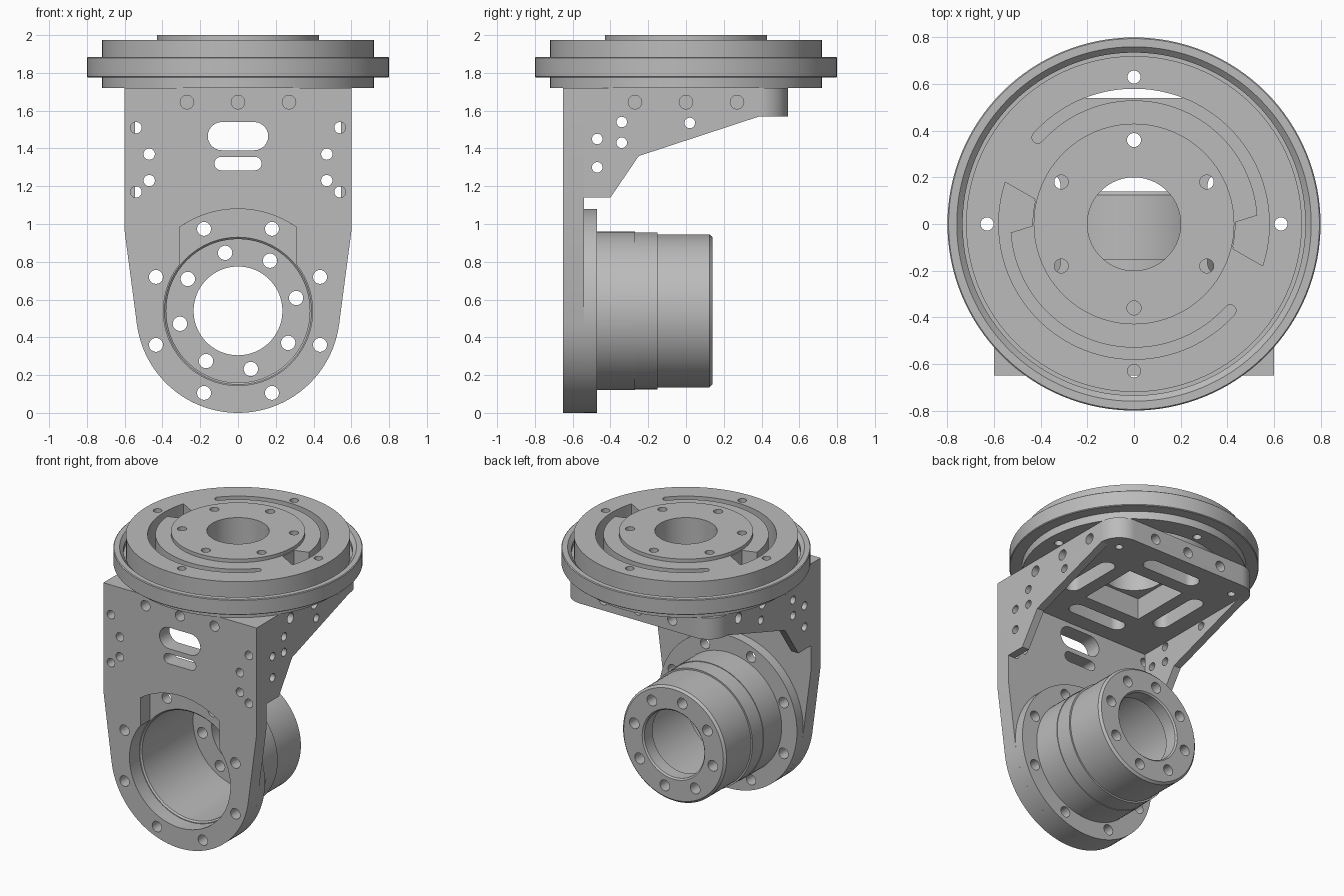
import bpy, bmesh
from math import sin, cos, radians, pi

if "Cube" in bpy.data.objects:
    bpy.data.objects.remove(bpy.data.objects["Cube"])

GREY = (0.5, 0.5, 0.5, 1)
metal = bpy.data.materials.new("plain grey metal")
metal.use_nodes = True
metal.diffuse_color = GREY
metal.node_tree.nodes["Principled BSDF"].inputs["Base Color"].default_value = GREY

AXES = {"x": lambda a, b, h: (h, a, b),
        "y": lambda a, b, h: (a, h, b),
        "z": lambda a, b, h: (a, b, h)}
HUB_Z = 0.54      # height of the tube axis


def arc(cx, cy, r, start, end, n=24):
    """Points on an arc, angles in degrees."""
    angles = [radians(start + (end - start) * i / n) for i in range(n + 1)]
    return [(cx + r * cos(a), cy + r * sin(a)) for a in angles]


def circle(cx, cy, r, n=24):
    return arc(cx, cy, r, 0, 360, n)[:-1]


def slot(cx, cy, half_length, r, upright=False):
    """Rounded slot outline, long along the first or second coordinate."""
    d = half_length - r
    if upright:
        return arc(cx, cy + d, r, 0, 180, 12) + arc(cx, cy - d, r, 180, 360, 12)
    return arc(cx + d, cy, r, -90, 90, 12) + arc(cx - d, cy, r, 90, 270, 12)


def bolt_circle(cx, cy, radius, r, count, start):
    return [circle(cx + radius * cos(radians(start + 360 * k / count)),
                   cy + radius * sin(radians(start + 360 * k / count)), r)
            for k in range(count)]


def add_prism(bm, points, axis, low, high):
    to3d = AXES[axis]
    a = [bm.verts.new(to3d(u, v, low)) for u, v in points]
    b = [bm.verts.new(to3d(u, v, high)) for u, v in points]
    bm.faces.new(a)
    bm.faces.new(b[::-1])
    for i in range(len(a)):
        j = (i + 1) % len(a)
        bm.faces.new((a[i], b[i], b[j], a[j]))


def make_object(name, bm):
    bmesh.ops.recalc_face_normals(bm, faces=bm.faces)
    mesh = bpy.data.meshes.new(name)
    bm.to_mesh(mesh)
    bm.free()
    mesh.materials.append(metal)
    obj = bpy.data.objects.new(name, mesh)
    bpy.context.collection.objects.link(obj)
    return obj


def prism(name, points, axis, low, high):
    bm = bmesh.new()
    add_prism(bm, points, axis, low, high)
    return make_object(name, bm)


def lathe(name, profile, axis, centre=0.0, n=96):
    """Spin a closed (radius, height) loop around an axis."""
    bm = bmesh.new()
    rings = [[bm.verts.new(AXES[axis](u, v, h)) for u, v in circle(0, centre, r, n)]
             for r, h in profile]
    for k, ring in enumerate(rings):
        nxt = rings[(k + 1) % len(rings)]
        for i in range(n):
            j = (i + 1) % n
            bm.faces.new((ring[i], ring[j], nxt[j], nxt[i]))
    return make_object(name, bm)


def finish(obj, cuts=()):
    """Cut out (outline, axis, low, high) prisms, then smooth round walls."""
    if cuts:
        bm = bmesh.new()
        for cut in cuts:
            add_prism(bm, *cut)
        cutter = make_object("cutter", bm)
        cutter.hide_render = True
        mod = obj.modifiers.new("holes", "BOOLEAN")
        mod.operation = "DIFFERENCE"
        mod.solver = "EXACT"
        mod.object = cutter
        bpy.context.view_layer.update()
        graph = bpy.context.evaluated_depsgraph_get()
        mesh = bpy.data.meshes.new_from_object(obj.evaluated_get(graph))
        obj.modifiers.clear()
        obj.data = mesh
        bpy.data.objects.remove(cutter)
    bpy.ops.object.select_all(action="DESELECT")
    obj.select_set(True)
    bpy.context.view_layer.objects.active = obj
    bpy.ops.object.shade_smooth_by_angle(angle=radians(30))


# Front plate: tapered shield with round foot, open bore and bolt holes
outline = [(-0.6, 1.72), (-0.6, 0.96)] + arc(0, HUB_Z, 0.54, 187.5, 352.5, 48) + [(0.6, 0.96), (0.6, 1.72)]
plate = prism("front_plate", outline, "y", -0.65, -0.54)
bore = arc(0, HUB_Z, 0.395, 38.3, -218.3, 72) + arc(0, HUB_Z, 0.54, 125, 55, 24)
shapes = [bore, slot(0, 1.465, 0.16, 0.075), slot(0, 1.32, 0.125, 0.036)]
flange_holes = bolt_circle(0, HUB_Z, 0.47, 0.037, 8, 22.5)
shapes += [h for k, h in enumerate(flange_holes) if k not in (1, 2)]
for side in (-1, 1):
    shapes += [circle(side * 0.47, z, 0.03) for z in (1.23, 1.37)]
    shapes += [circle(side * 0.54, z, 0.03) for z in (1.17, 1.51)]
cuts = [(s, "y", -0.75, -0.45) for s in shapes]
cuts += [(circle(x, 1.645, 0.036), "y", -0.75, -0.56) for x in (-0.27, 0, 0.27)]
finish(plate, cuts)

# Top plate: rounded rear corners, square window, slots and edge holes
outline = [(-0.6, -0.54), (0.6, -0.54)] + arc(0.45, 0.39, 0.15, 0, 90, 16) + arc(-0.45, 0.39, 0.15, 90, 180, 16)
top = prism("top_plate", outline, "z", 1.57, 1.72)
w = 0.22
shapes = [[(-w, -w), (w, -w), (w, w), (-w, w)]]
for side in (-1, 1):
    shapes += [slot(0, side * 0.37, 0.22, 0.055), slot(side * 0.37, 0, 0.22, 0.055, True),
               circle(side * 0.47, 0.41, 0.025)]
cuts = [(s, "z", 1.5, 1.8) for s in shapes]
for p in (-0.27, 0, 0.27):
    hole = circle(p, 1.645, 0.036)
    cuts += [(hole, "x", 0.5, 0.7), (hole, "x", -0.7, -0.5), (hole, "y", 0.46, 0.65)]
finish(top, cuts)

# Side gussets under the top plate
outline = [(-0.54, 1.57), (-0.54, 1.14), (-0.4, 1.14), (-0.25, 1.36), (0.39, 1.57)]
spots = [(-0.47, 1.45), (-0.47, 1.30), (-0.34, 1.54), (-0.34, 1.43), (0.02, 1.535)]
for name, low, high in (("left_gusset", 0.545, 0.6), ("right_gusset", -0.6, -0.545)):
    gusset = prism(name, outline, "x", low, high)
    finish(gusset, [(circle(y, z, 0.028), "x", low - 0.1, high + 0.1) for y, z in spots])

# Flanged tube: stepped outside, wide bore closed by an end ring
tube = lathe("flanged_tube", [
    (0.39, -0.54), (0.54, -0.54), (0.54, -0.47), (0.42, -0.47), (0.42, -0.27),
    (0.416, -0.27), (0.416, -0.15), (0.405, -0.15), (0.405, 0.125), (0.39, 0.14),
    (0.245, 0.14), (0.235, 0.13), (0.235, 0.04), (0.38, 0.04), (0.38, -0.53)], "y", HUB_Z)
cuts = [(h, "y", -0.6, -0.4) for h in flange_holes]
cuts += [(h, "y", -0.02, 0.2) for h in bolt_circle(0, HUB_Z, 0.315, 0.038, 8, 12.5)]
finish(tube, cuts)

# Turntable disc: stepped rim, groove, raised hub and two hooked slots
disc = lathe("turntable_disc", [
    (0.2, 1.72), (0.72, 1.72), (0.72, 1.775), (0.795, 1.775), (0.8, 1.78),
    (0.8, 1.88), (0.795, 1.885), (0.76, 1.885), (0.735, 1.86), (0.735, 1.83),
    (0.72, 1.83), (0.72, 1.975), (0.43, 1.975), (0.43, 2.0), (0.2, 2.0)], "z", 0, 128)
end = radians(138)
hook = (arc(0, 0, 0.58, -18, 138, 60)
        + arc(0.555 * cos(end), 0.555 * sin(end), 0.025, 138, 318, 10)[1:-1]
        + arc(0, 0, 0.53, 138, 4, 60) + arc(0, 0, 0.435, 1, -14, 8))
shapes = [hook, [(-x, -y) for x, y in hook]]
shapes += bolt_circle(0, 0, 0.63, 0.028, 4, 0) + bolt_circle(0, 0, 0.36, 0.03, 6, 30)
finish(disc, [(s, "z", 1.6, 2.1) for s in shapes])
